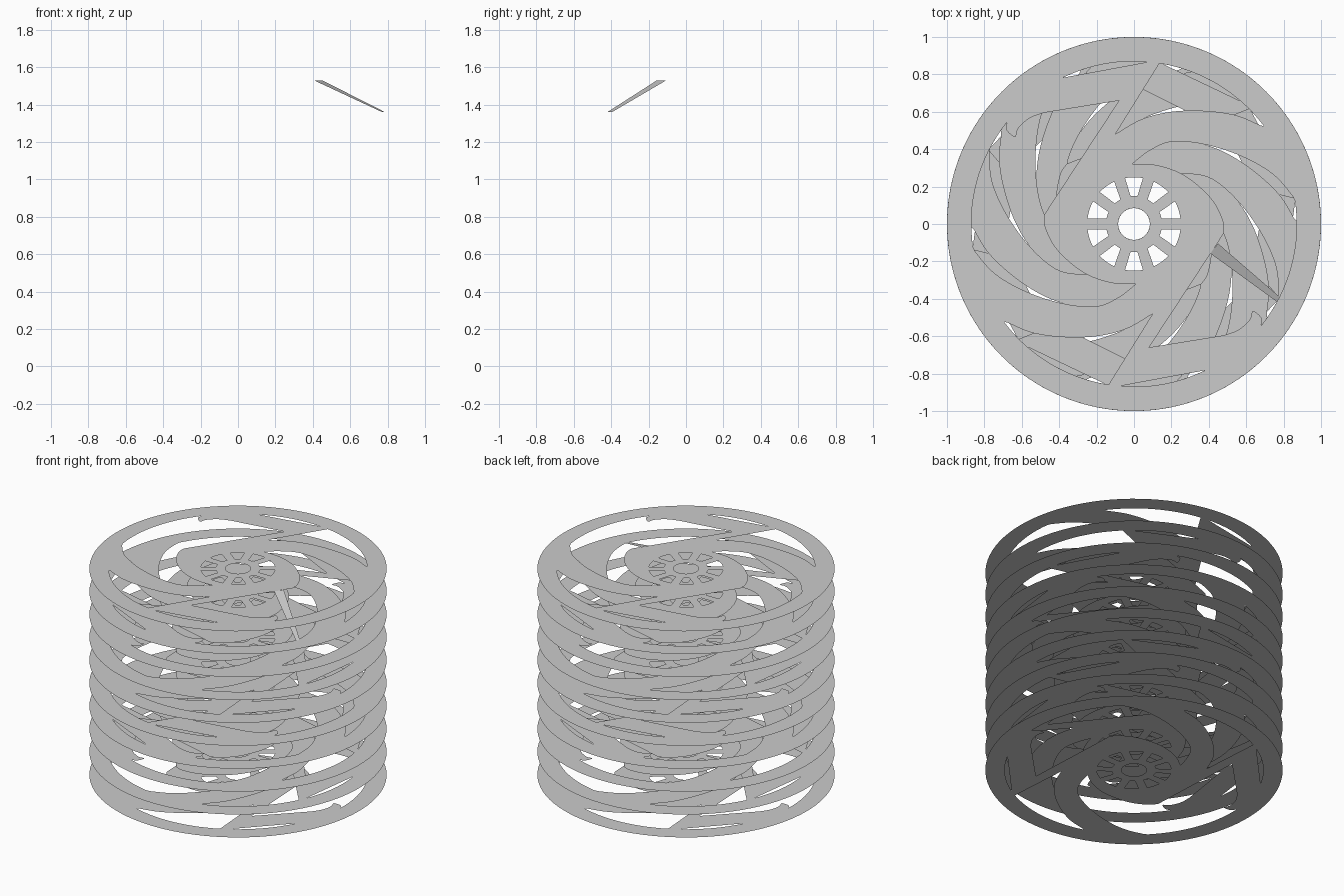
import bpy
from math import sin, cos, radians
from mathutils import Vector

if "Cube" in bpy.data.objects:
    bpy.data.objects.remove(bpy.data.objects["Cube"])

LAYERS, GAP, RIM = 10, 0.17, 0.87


def arc(r, a0, a1, n):
    return [(r * cos(radians(a0 + (a1 - a0) * i / n)),
             r * sin(radians(a0 + (a1 - a0) * i / n))) for i in range(n + 1)]


def smooth(pts, n=6):
    """Catmull-Rom curve through the points."""
    p = [Vector(q) for q in [pts[0]] + pts + [pts[-1]]]
    out = []
    for a, b, c, d in zip(p, p[1:], p[2:], p[3:]):
        for i in range(n):
            t = i / n
            v = 0.5 * (2 * b + (c - a) * t + (2 * a - 5 * b + 4 * c - d) * t ** 2
                       + (3 * b - a - 3 * c + d) * t ** 3)
            out.append((v.x, v.y))
    return out + [tuple(pts[-1])]


def half_turn(pts):
    return [(-x, -y) for x, y in pts]


# large swirl opening: body edge, straight arm edge, hook, rim, curved arm edge
swirl = (smooth([(-.01, .32), (.12, .315), (.27, .26), (.41, .14), (.475, .02), (.48, -.05)])
         + [(.08, -.66)]
         + smooth([(.48, -.595), (.56, -.565), (.62, -.51), (.635, -.465), (.68, -.5), (.68, -.54)], 4)
         + arc(RIM, -38.5, 8, 16)
         + smooth([(.862, .13), (.75, .26), (.58, .36), (.38, .425), (.2, .44), (.08, .39), (-.01, .32)])[1:-1])

# triangular opening between straight and curved arms
wedge = ([(-.10, .48)] + arc(RIM, 81, 37, 14)
         + smooth([(.69, .52), (.55, .58), (.38, .605), (.2, .6), (.04, .56), (-.10, .48)])[1:-1])

# thin sliver beside the rim
sliver = arc(RIM, 85, 116, 12)

loops = [arc(1, 0, 360, 96)[:-1], arc(.085, 0, 360, 32)[:-1]]
for hole in (swirl, wedge, sliver):
    loops += [hole, half_turn(hole)]

# ten hub windows separated by straight spokes
for k in range(10):
    a = 18 + 36 * k
    loops.append(arc(.25, a - 11, a + 11, 5) + arc(.15, a + 7, a - 7, 4))

# flat filled plate outline
curve = bpy.data.curves.new("plate_outline", 'CURVE')
curve.dimensions = '2D'
curve.fill_mode = 'BOTH'
for loop in loops:
    s = curve.splines.new('POLY')
    s.points.add(len(loop) - 1)
    for pt, (x, y) in zip(s.points, loop):
        pt.co = (x, y, 0, 1)
    s.use_cyclic_u = True
outline = bpy.data.objects.new("plate_outline", curve)
bpy.context.collection.objects.link(outline)
bpy.context.view_layer.update()
plate = bpy.data.meshes.new_from_object(outline.evaluated_get(bpy.context.evaluated_depsgraph_get()))
plate.name = "swirl_plate"
bpy.data.objects.remove(outline)

# stack of plates, each turned a tenth of a circle from the one above
for i in range(LAYERS):
    ob = bpy.data.objects.new(f"swirl_plate_{i + 1}", plate)
    ob.location.z = (LAYERS - 1 - i) * GAP
    ob.rotation_euler.z = radians(-36 * i)
    bpy.context.collection.objects.link(ob)

# slanted strip from the top plate to the next
strip = bpy.data.meshes.new("slanted_strip")
strip.from_pydata([(.405, -.155, 1.53), (.45, -.105, 1.53), (.785, -.395, 1.36), (.77, -.42, 1.36)],
                  [], [(0, 3, 2, 1)])
bpy.context.collection.objects.link(bpy.data.objects.new("slanted_strip", strip))
